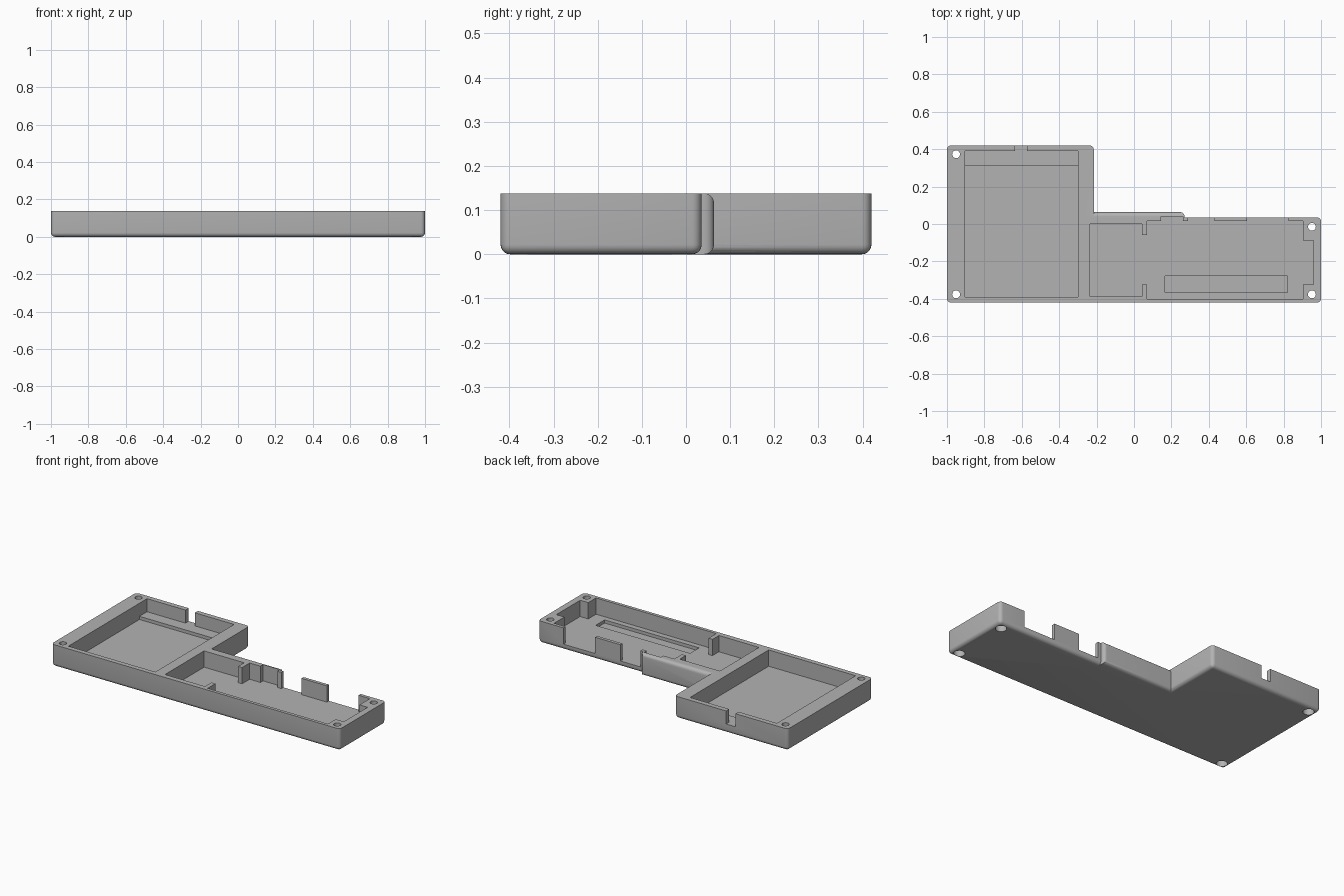
import bpy, bmesh

if "Cube" in bpy.data.objects:
    bpy.data.objects.remove(bpy.data.objects["Cube"], do_unlink=True)

HEIGHT, FLOOR, LEDGE, FILLET = 0.138, 0.036, 0.056, 0.022
BACK = 0.0355          # outer face of the narrow half's back wall
ABOVE = HEIGHT + 0.1

grey = bpy.data.materials.new("plain_grey")
grey.use_nodes = True
colour = (0.45, 0.45, 0.45, 1)
grey.diffuse_color = colour
grey.node_tree.nodes["Principled BSDF"].inputs["Base Color"].default_value = colour


def prism(name, outline, z0, z1, rounded=None, segments=5):
    """Extrude an outline; optionally round the edges chosen by a rule."""
    bm = bmesh.new()
    base = bm.faces.new([bm.verts.new((x, y, z0)) for x, y in outline])
    grown = bmesh.ops.extrude_face_region(bm, geom=[base])
    for v in grown["geom"]:
        if isinstance(v, bmesh.types.BMVert):
            v.co.z = z1
    bmesh.ops.recalc_face_normals(bm, faces=bm.faces)
    if rounded:
        edges = [e for e in bm.edges if rounded(e)]
        bmesh.ops.bevel(bm, geom=edges, offset=FILLET, segments=segments,
                        profile=0.5, affect="EDGES")
    mesh = bpy.data.meshes.new(name)
    bm.to_mesh(mesh)
    bm.free()
    obj = bpy.data.objects.new(name, mesh)
    obj.data.materials.append(grey)
    bpy.context.collection.objects.link(obj)
    return obj


def rect(x0, x1, y0, y1):
    return [(x0, y0), (x1, y0), (x1, y1), (x0, y1)]


def combine(target, tool, operation):
    """Boolean the tool into the target, then discard the tool."""
    tool.hide_render = True
    mod = target.modifiers.new("combine", "BOOLEAN")
    mod.operation, mod.object, mod.solver = operation, tool, "EXACT"
    bpy.context.view_layer.objects.active = target
    bpy.ops.object.modifier_apply(modifier=mod.name)
    bpy.data.objects.remove(tool, do_unlink=True)


def is_vertical(e):
    a, b = e.verts
    return abs(a.co.z - b.co.z) > 0.01


def at_bottom(e):
    return all(v.co.z < 0.001 for v in e.verts)


# L-shaped tray body, rounded at the bottom and the outer corners
body_outline = [(-1, -0.42), (1, -0.42), (1, BACK), (-0.215, BACK),
                (-0.215, 0.42), (-1, 0.42)]
tray = prism("tray", body_outline, 0, HEIGHT,
             lambda e: at_bottom(e) or (is_vertical(e) and e.is_convex))

# Rounded bulge along the back wall
RIDGE = 0.0635
bulge = prism("bulge", rect(-0.26, 0.27, -0.02, RIDGE), 0, HEIGHT,
              lambda e: all(v.co.y > 0.05 for v in e.verts)
              and any(v.co.x > 0 for v in e.verts))
combine(tray, bulge, "UNION")

# Square pocket with a raised ledge at the back, and a cable slot
combine(tray, prism("square_pocket", rect(-0.903, -0.30, -0.39, 0.314), FLOOR, ABOVE), "DIFFERENCE")
combine(tray, prism("ledge_pocket", rect(-0.903, -0.30, 0.2, 0.389), LEDGE, ABOVE), "DIFFERENCE")
combine(tray, prism("cable_slot", rect(-0.636, -0.572, 0.35, 0.5), LEDGE, ABOVE), "DIFFERENCE")

# Long pocket: divider tabs, corner posts and two openings in the back wall
IN, OUT = 0.015, 0.1
long_outline = [
    (-0.235, -0.387), (0.043, -0.387), (0.043, -0.323), (0.07, -0.323), (0.07, -0.4),
    (0.904, -0.4), (0.904, -0.323), (0.96, -0.323), (0.96, -0.088), (0.904, -0.088),
    (0.904, IN), (0.825, IN), (0.825, OUT), (0.605, OUT), (0.605, IN),
    (0.43, IN), (0.43, OUT), (0.29, OUT), (0.29, IN), (0.262, IN),
    (0.262, 0.041), (0.145, 0.041), (0.145, IN), (0.07, IN), (0.07, -0.06),
    (0.043, -0.06), (0.043, 0), (-0.235, 0)]
combine(tray, prism("long_pocket", long_outline, FLOOR, ABOVE), "DIFFERENCE")

# Shallow groove in the long pocket's floor
combine(tray, prism("floor_groove", rect(0.166, 0.82, -0.366, -0.277), 0.016, ABOVE), "DIFFERENCE")

# Corner screw holes with wider seats underneath
for x, y in [(-0.951, 0.373), (-0.951, -0.376), (0.951, -0.015), (0.951, -0.376)]:
    for radius, depth, z in [(0.021, 0.6, 0), (0.032, 0.08, 0)]:
        bpy.ops.mesh.primitive_cylinder_add(vertices=24, radius=radius, depth=depth,
                                            location=(x, y, z))
        hole = bpy.context.object
        hole.name = "screw_hole"
        combine(tray, hole, "DIFFERENCE")

# Smooth fillets, crisp edges
bpy.ops.object.select_all(action="DESELECT")
tray.select_set(True)
bpy.context.view_layer.objects.active = tray
bpy.ops.object.shade_smooth_by_angle(angle=0.6)
